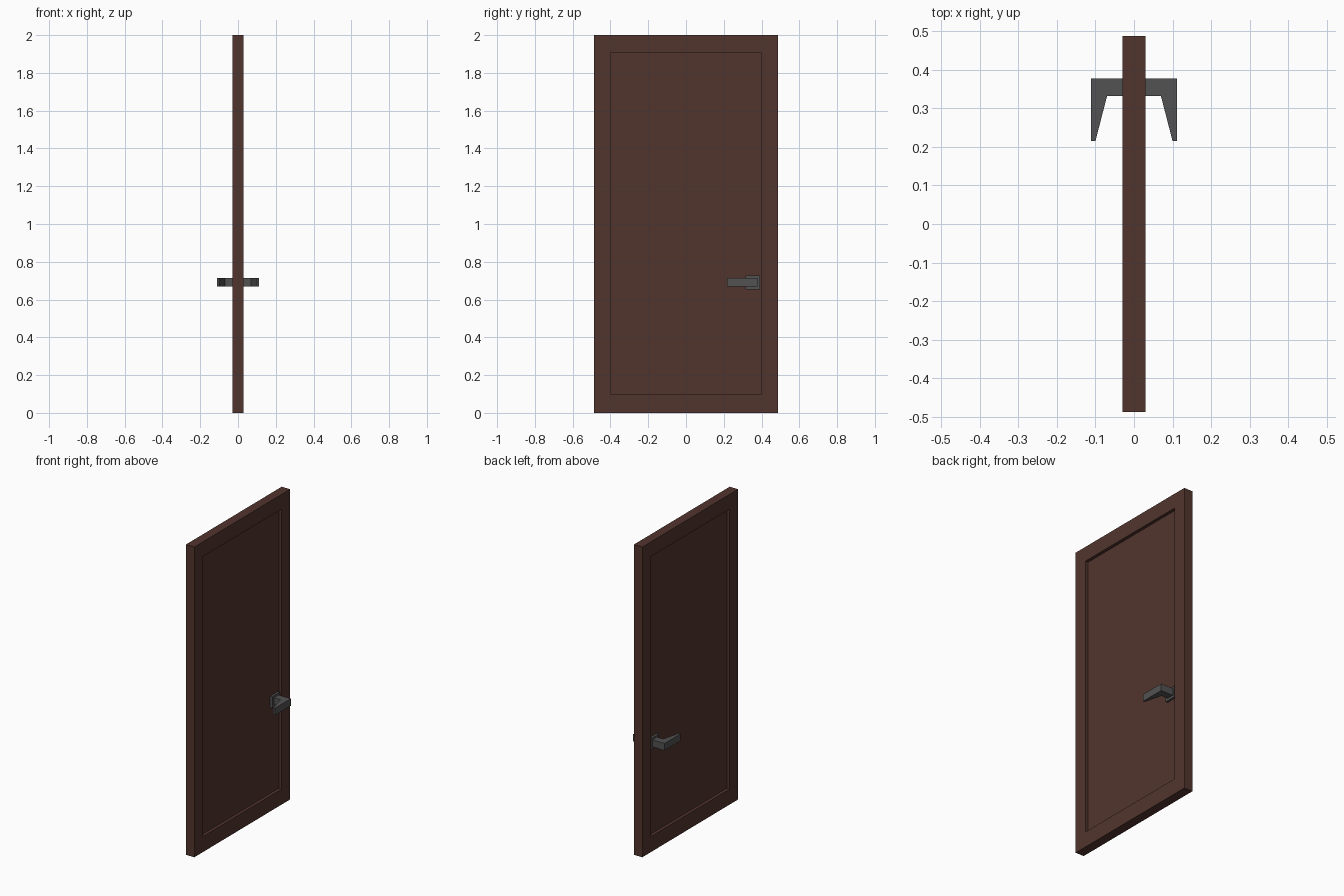
import bpy
import bmesh

cube = bpy.data.objects.get("Cube")
if cube:
    bpy.data.objects.remove(cube, do_unlink=True)


def make_material(name, color):
    mat = bpy.data.materials.new(name)
    mat.use_nodes = True
    mat.diffuse_color = color
    mat.node_tree.nodes["Principled BSDF"].inputs["Base Color"].default_value = color
    return mat


def finish(bm, name, mat):
    bmesh.ops.recalc_face_normals(bm, faces=bm.faces)
    mesh = bpy.data.meshes.new(name)
    bm.to_mesh(mesh)
    bm.free()
    mesh.materials.append(mat)
    obj = bpy.data.objects.new(name, mesh)
    bpy.context.collection.objects.link(obj)
    return obj


def add_box(bm, low, high):
    verts = bmesh.ops.create_cube(bm, size=1)["verts"]
    for v in verts:
        for i in range(3):
            v.co[i] = high[i] if v.co[i] > 0 else low[i]


brown = make_material("dark brown wood", (0.084, 0.035, 0.027, 1))
grey = make_material("dark grey metal", (0.084, 0.084, 0.084, 1))

# Door slab with a recessed panel on both broad faces
THICK, HALF_WIDTH, HEIGHT = 0.03, 0.488, 2.0
PANEL_X, PANEL_Y, PANEL_LOW, PANEL_HIGH = 0.01, 0.401, 0.1, 1.905
bm = bmesh.new()
add_box(bm, (-THICK, -HALF_WIDTH, 0), (THICK, HALF_WIDTH, HEIGHT))
bm.normal_update()
for face in [f for f in bm.faces if abs(f.normal.x) > 0.9]:
    side = 1 if face.normal.x > 0 else -1
    bmesh.ops.inset_region(bm, faces=[face], thickness=0.09)
    for v in face.verts:
        v.co.y = PANEL_Y if v.co.y > 0 else -PANEL_Y
        v.co.z = PANEL_HIGH if v.co.z > 1 else PANEL_LOW
    bmesh.ops.inset_region(bm, faces=[face], thickness=0)
    for v in face.verts:
        v.co.x = side * PANEL_X
bmesh.ops.remove_doubles(bm, verts=bm.verts, dist=0.0001)
finish(bm, "door_slab", brown)

# Lever outline seen from above: neck, elbow and tapering grip
LEVER = [(0.01, 0.378), (0.112, 0.378), (0.112, 0.216),
         (0.1, 0.216), (0.07, 0.332), (0.01, 0.332)]
for side, label in ((1, "left"), (-1, "right")):
    # Backing plate
    bm = bmesh.new()
    xs = sorted((side * 0.008, side * 0.025))
    add_box(bm, (xs[0], 0.314, 0.653), (xs[1], 0.391, 0.727))
    finish(bm, label + "_backing_plate", grey)

    # Lever handle
    bm = bmesh.new()
    face = bm.faces.new([bm.verts.new((side * x, y, 0.668)) for x, y in LEVER])
    top = bmesh.ops.extrude_face_region(bm, geom=[face])["geom"]
    for v in top:
        if isinstance(v, bmesh.types.BMVert):
            v.co.z = 0.714
    finish(bm, label + "_lever_handle", grey)
